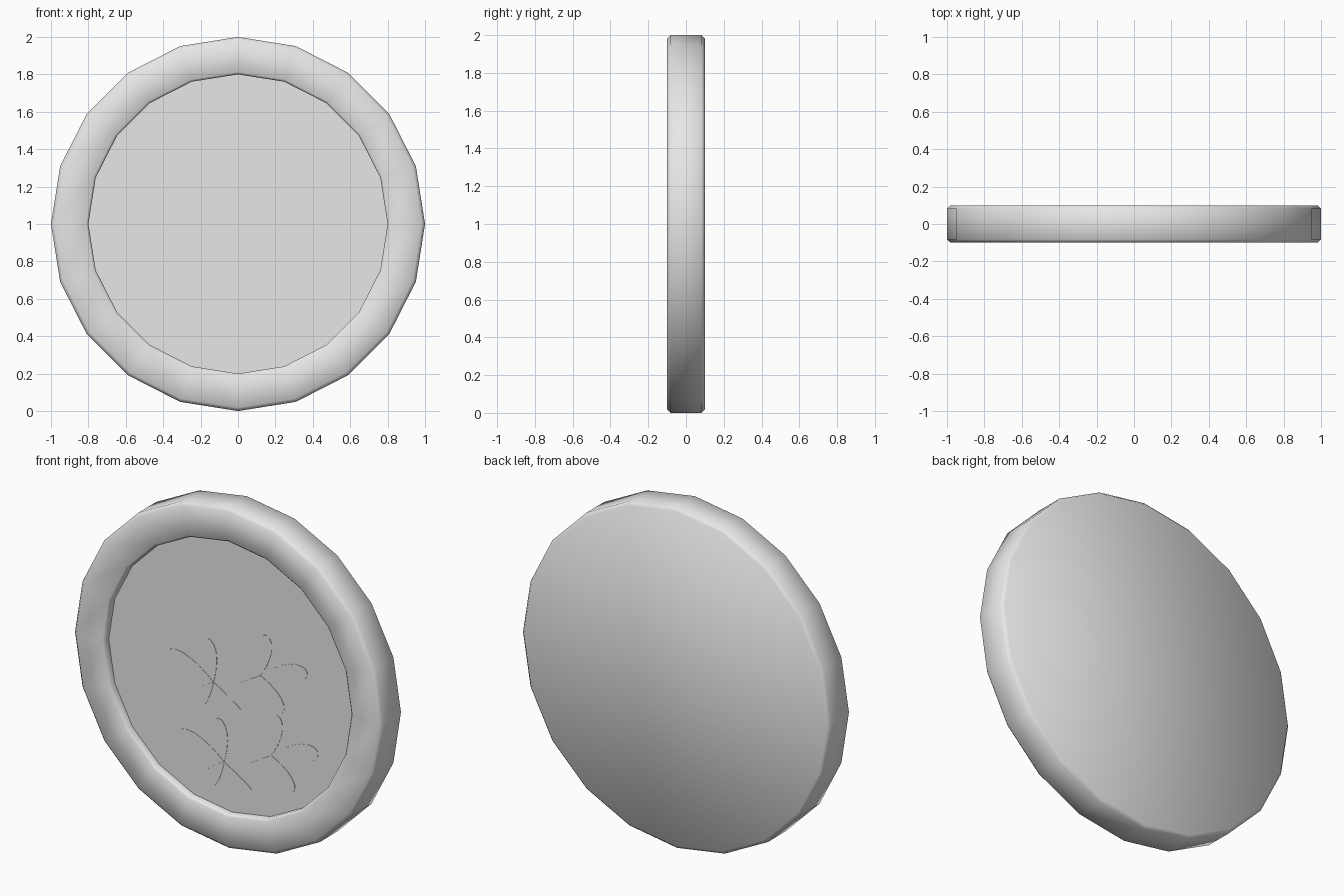
import bpy
import bmesh
import math

old = bpy.data.objects.get("Cube")
if old:
    bpy.data.objects.remove(old, do_unlink=True)

SIDES = 20
FLOOR = -0.055

grey = bpy.data.materials.new("light_grey")
grey.use_nodes = True
grey.diffuse_color = (0.8, 0.8, 0.8, 1)
grey.node_tree.nodes["Principled BSDF"].inputs["Base Color"].default_value = (0.8, 0.8, 0.8, 1)


def finish(bm, name, angle):
    bmesh.ops.recalc_face_normals(bm, faces=bm.faces)
    mesh = bpy.data.meshes.new(name)
    bm.to_mesh(mesh)
    bm.free()
    mesh.materials.append(grey)
    obj = bpy.data.objects.new(name, mesh)
    bpy.context.collection.objects.link(obj)
    bpy.ops.object.select_all(action='DESELECT')
    obj.select_set(True)
    bpy.context.view_layer.objects.active = obj
    bpy.ops.object.shade_smooth_by_angle(angle=math.radians(angle))
    return obj


# Disc body: rings of (radius, y) from the recessed floor round to the back
profile = [(0.80, FLOOR), (0.80, -0.088), (0.812, -0.1), (0.982, -0.1),
           (1.0, -0.082), (1.0, 0.082), (0.982, 0.1)]
bm = bmesh.new()
rings = []
for r, y in profile:
    ring = []
    for i in range(SIDES):
        a = math.tau * i / SIDES
        ring.append(bm.verts.new((r * math.cos(a), y, 1 + r * math.sin(a))))
    rings.append(ring)
for inner, outer in zip(rings, rings[1:]):
    for i in range(SIDES):
        j = (i + 1) % SIDES
        bm.faces.new((inner[i], inner[j], outer[j], outer[i]))
bm.faces.new(rings[0])
bm.faces.new(rings[-1])
finish(bm, "rimmed_disc", 50)


# Flower reliefs: barely raised petals and a stem on the recessed floor
def add_petal(bm, cx, cz, degrees, length, width, y):
    a = math.radians(degrees)
    steps = 16
    verts = []
    for i in range(steps):
        t = math.tau * i / steps
        u = length * (1 - math.cos(t)) / 2
        v = width * math.sin(t) * math.sqrt(u / length)
        verts.append(bm.verts.new((cx + u * math.cos(a) - v * math.sin(a), y,
                                   cz + u * math.sin(a) + v * math.cos(a))))
    face = bm.faces.new(verts)
    solid = bmesh.ops.extrude_face_region(bm, geom=[face])
    for v in solid["geom"]:
        if isinstance(v, bmesh.types.BMVert):
            v.co.y = FLOOR + 0.001


def add_flower(name, cx, cz, mirrored):
    bm = bmesh.new()
    parts = [(162, 0.32, 0.07), (99, 0.25, 0.06), (232, 0.23, 0.06), (-33, 0.21, 0.008)]
    for k, (angle, length, width) in enumerate(parts):
        if mirrored:
            angle = 180 - angle
        add_petal(bm, cx, cz, angle, length, width, FLOOR - 0.002 - 0.0002 * k)
    finish(bm, name, 30)


for row, dx, z in (("upper", 0.0, 0.93), ("lower", 0.07, 0.48)):
    add_flower(row + "_right_flower", -0.12 + dx, z, False)
    add_flower(row + "_left_flower", 0.185 + dx, z + 0.12, True)
